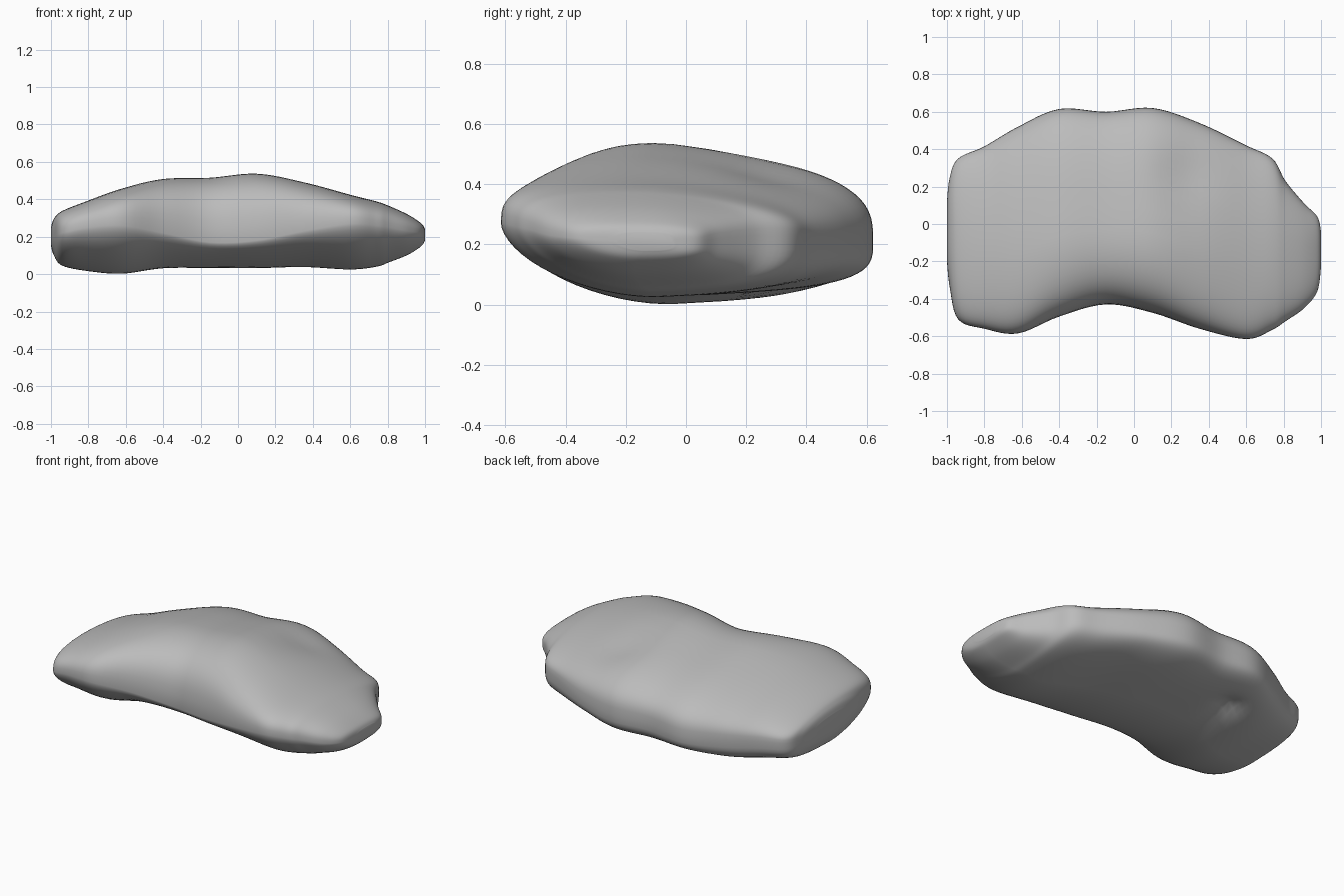
import bpy, bmesh, math
from mathutils import Vector

cube = bpy.data.objects.get("Cube")
if cube:
    bpy.data.objects.remove(cube, do_unlink=True)

# Stations along the stone: x, front y, back y, underside z, crest z, front rim z, back rim z
STATIONS = [
    (-1.0, -.2, .12, .15, .25, .2, .2),
    (-.985, -.34, .25, .1, .295, .2, .2),
    (-.94, -.51, .35, .045, .335, .22, .2),
    (-.8, -.56, .415, .015, .39, .25, .2),
    (-.62, -.585, .52, 0, .455, .26, .2),
    (-.4, -.495, .615, .025, .51, .22, .2),
    (-.15, -.43, .6, .025, .52, .17, .21),
    (.1, -.475, .62, .025, .54, .18, .21),
    (.35, -.56, .54, .035, .49, .23, .21),
    (.6, -.615, .42, .025, .42, .27, .22),
    (.74, -.565, .35, .04, .385, .26, .23),
    (.81, -.52, .23, .065, .36, .25, .23),
    (.91, -.45, .11, .105, .315, .23, .22),
    (.98, -.36, .04, .15, .27, .22, .21),
    (1.0, -.23, -.04, .18, .24, .21, .21),
]
STEPS, RING = 6, 64


def smooth_stations(rows):
    """Catmull-Rom interpolation between the stations."""
    v = [Vector(r) for r in rows]
    v = [v[0]] + v + [v[-1]]
    out = []
    for i in range(1, len(v) - 2):
        a, b, c, d = v[i - 1:i + 3]
        for k in range(STEPS):
            t = k / STEPS
            out.append(b + (c - a) * (t / 2) + (a * 2 - b * 5 + c * 4 - d) * (t * t / 2)
                       + (b * 3 - a - c * 3 + d) * (t ** 3 / 2))
    return out + [v[-1]]


def dimple(x, y, cx, cy, radius):
    return math.exp(-((x - cx) ** 2 + (y - cy) ** 2) / radius ** 2)


def section_point(row, angle):
    """Point on a lopsided rounded section, full at the back and undercut at the front."""
    x, front, back, low, high, rim_f, rim_b = row
    c, s = math.cos(angle), math.sin(angle)
    n = 3.1 if s >= 0 else (1.7 if c < 0 else 3.6)
    u = math.copysign(abs(c) ** (2 / n), c)
    w = abs(s) ** (2 / n)
    y = (front + back) / 2 + u * (back - front) / 2
    rim = rim_f + (rim_b - rim_f) * (u + 1) / 2
    # Both top and underside lean toward the rim behind the crest line
    d = y + .1
    behind = (d + math.sqrt(d * d + .01)) / 2 - .05
    thickness = min(1, (high - low) / .4)
    if s >= 0:
        z = rim + (high - rim) * w - .16 * thickness * behind * w
        z -= .025 * w * dimple(x, y, .27, .26, .17)
    else:
        z = rim + (low - rim) * w + .06 * thickness * behind * w
        z += .04 * w * dimple(x, y, -.42, .33, .08)
    return Vector((x, y, z))


# Stone body lofted through the stations
bm = bmesh.new()
rings = [[bm.verts.new(section_point(row, 2 * math.pi * j / RING)) for j in range(RING)]
         for row in smooth_stations(STATIONS)]
for r0, r1 in zip(rings, rings[1:]):
    for j in range(RING):
        k = (j + 1) % RING
        bm.faces.new((r0[j], r0[k], r1[k], r1[j]))
# Blunt ends
bm.faces.new(rings[0])
bm.faces.new(rings[-1])
bmesh.ops.recalc_face_normals(bm, faces=bm.faces[:])
mesh = bpy.data.meshes.new("stone")
bm.to_mesh(mesh)
bm.free()
stone = bpy.data.objects.new("stone", mesh)
bpy.context.collection.objects.link(stone)

# Plain grey stone
grey = bpy.data.materials.new("stone grey")
grey.use_nodes = True
colour = (.5, .5, .5, 1)
grey.diffuse_color = colour
grey.node_tree.nodes["Principled BSDF"].inputs["Base Color"].default_value = colour
mesh.materials.append(grey)

bpy.context.view_layer.objects.active = stone
stone.select_set(True)
bpy.ops.object.shade_smooth_by_angle(angle=math.radians(50))
